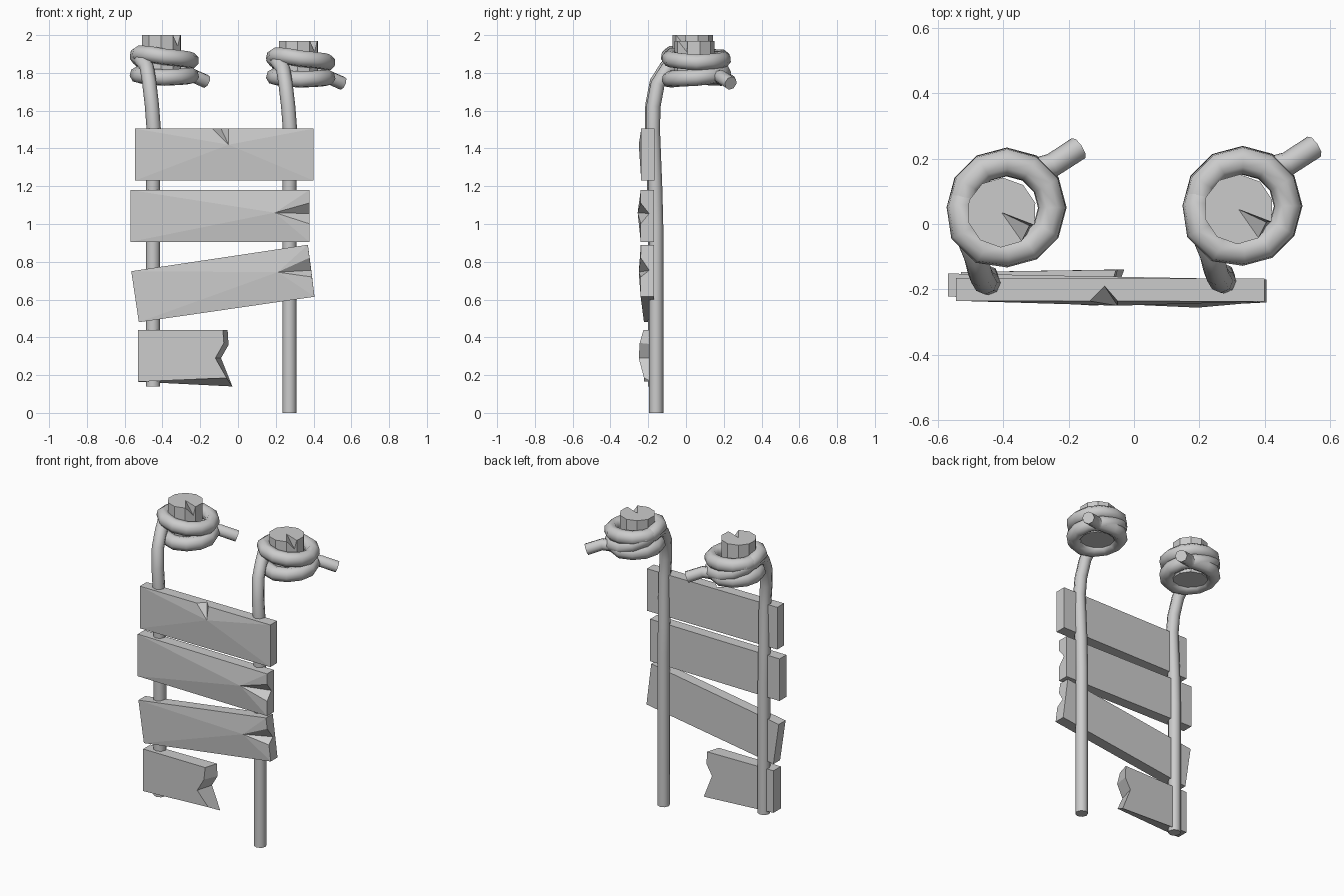
import bpy, math
from mathutils import Vector

if "Cube" in bpy.data.objects:
    bpy.data.objects.remove(bpy.data.objects["Cube"])


def mesh_object(name, verts, faces):
    me = bpy.data.meshes.new(name)
    me.from_pydata([tuple(v) for v in verts], [], faces)
    me.update()
    ob = bpy.data.objects.new(name, me)
    bpy.context.collection.objects.link(ob)
    return ob


def prism(name, front, back, chip=None):
    """Join two matching outlines; chip = (edge, from, to, tip, deep) knocks a wedge out of the front."""
    n = len(front)
    verts = [Vector(p) for p in front + back]
    faces = [list(range(2 * n - 1, n - 1, -1))]
    loop = list(range(n))
    sides = [[j, i, n + i, n + j] for i in range(n) for j in [(i + 1) % n]]
    if chip:
        e, f0, f1, tip, deep = chip
        p, q = verts[e], verts[(e + 1) % n]
        a, b, t, d = range(2 * n, 2 * n + 4)
        verts += [p.lerp(q, f0), p.lerp(q, f1), Vector(tip), Vector(deep)]
        # front is a fan around the chip tip, open between a and b
        ring = [b] + [(e + 1 + k) % n for k in range(n)] + [a]
        faces += [[t, ring[k], ring[k + 1]] for k in range(len(ring) - 1)]
        faces += [[t, a, d], [t, d, b]]
        j = (e + 1) % n
        sides[e] = [j, b, d, a, e, n + e, n + j]
    else:
        faces.append(loop)
    return mesh_object(name, verts, faces + sides)


def plank(name, outline, yl, yr, chip=None, thick=0.07):
    """Board from an (x, z) outline; front depth runs from yl at the left to yr at the right."""
    def y(x):
        return yl + (yr - yl) * (x + 0.55) / 0.95
    front = [(x, y(x), z) for x, z in outline]
    back = [(x, y(x) + thick, z) for x, z in outline]
    return prism(name, front, back, chip)


# Boards
plank("top_board", [(-.545, 1.23), (.40, 1.23), (.40, 1.505), (-.545, 1.505)], -.235, -.237,
      (2, .476, .566, (-.05, -.25, 1.42), (-.09, -.19, 1.505)))
plank("second_board", [(-.57, .905), (.378, .905), (.378, 1.18), (-.57, 1.18), (-.57, 1.055)],
      -.222, -.24, (1, .35, .75, (.195, -.256, 1.06), (.378, -.195, 1.055)))
plank("third_board", [(-.525, .48), (.405, .615), (.37, .89), (-.565, .75)],
      -.222, -.24, (1, .38, .75, (.21, -.25, .745), (.388, -.195, .755)))
prism("broken_board",
      [(-.53, -.222, .165), (-.06, -.222, .185), (-.12, -.25, .29),
       (-.075, -.245, .37), (-.08, -.225, .44), (-.53, -.222, .44)],
      [(-.53, -.147, .165), (-.03, -.14, .14), (-.09, -.14, .29),
       (-.05, -.14, .36), (-.055, -.14, .44), (-.53, -.147, .44)])


# Pegs with a split in the top
def peg(name, cx, cy, top, bottom=1.76, r=0.107, n=10):
    angs = [math.radians(-56 + 360 / n * k) for k in range(n)]
    ring = [(cx + r * math.cos(a), cy + r * math.sin(a)) for a in angs]
    deep = (cx + .085, cy - .04, top - .06)
    prism(name, [(x, y, top) for x, y in ring], [(x, y, bottom) for x, y in ring],
          (0, .03, .97, (cx, cy, top), deep))


peg("left_peg", -.405, .035, 2.0)
peg("right_peg", .32, .045, 1.97)


# Ropes: hang straight, wind twice round the peg, finish in a loose tail
KEYS = [(225, 1.87), (180, 1.885), (90, 1.88), (0, 1.865), (-90, 1.885), (-135, 1.905),
        (-180, 1.895), (-225, 1.85), (-270, 1.81), (-360, 1.785), (-450, 1.775),
        (-540, 1.79), (-630, 1.785)]


def coil_height(a):
    for (a0, z0), (a1, z1) in zip(KEYS, KEYS[1:]):
        if a1 <= a <= a0:
            return z0 + (z1 - z0) * (a0 - a) / (a0 - a1)
    return KEYS[-1][1]


def rope(name, offset, low):
    off = Vector(offset)
    pts = [(-.45, -.163, 1.0), (-.45, -.168, 1.2), (-.446, -.18, 1.5), (-.456, -.178, 1.63),
           (-.47, -.155, 1.75), (-.483, -.105, 1.83)]
    pts = [Vector(p) + off for p in pts]
    pts.insert(0, Vector((pts[0].x, pts[0].y, low)))
    rad = [.92] * len(pts)
    for k in range(29):
        a = 210 - 30 * k
        r = .15 if -180 < a < -90 else .14
        t = math.radians(a)
        pts.append(Vector((-.39 + r * math.cos(t), .05 + r * math.sin(t), coil_height(a))) + off)
        rad.append(1.08)
    for p in [(-.31, .165, 1.79), (-.25, .18, 1.79), (-.17, .232, 1.755)]:
        pts.append(Vector(p) + off)
        rad.append(.9)
    cu = bpy.data.curves.new(name, 'CURVE')
    cu.dimensions = '3D'
    cu.bevel_depth = .041
    cu.bevel_resolution = 2
    cu.use_fill_caps = True
    sp = cu.splines.new('POLY')
    sp.points.add(len(pts) - 1)
    for s, p, w in zip(sp.points, pts, rad):
        s.co = (*p, 1)
        s.radius = w
    ob = bpy.data.objects.new(name, cu)
    bpy.context.collection.objects.link(ob)
    bpy.ops.object.select_all(action='DESELECT')
    ob.select_set(True)
    bpy.context.view_layer.objects.active = ob
    bpy.ops.object.convert(target='MESH')
    bpy.ops.object.shade_smooth_by_angle(angle=math.radians(50))


rope("left_rope", (0, 0, 0), .14)
rope("right_rope", (.722, .005, -.01), 0)
